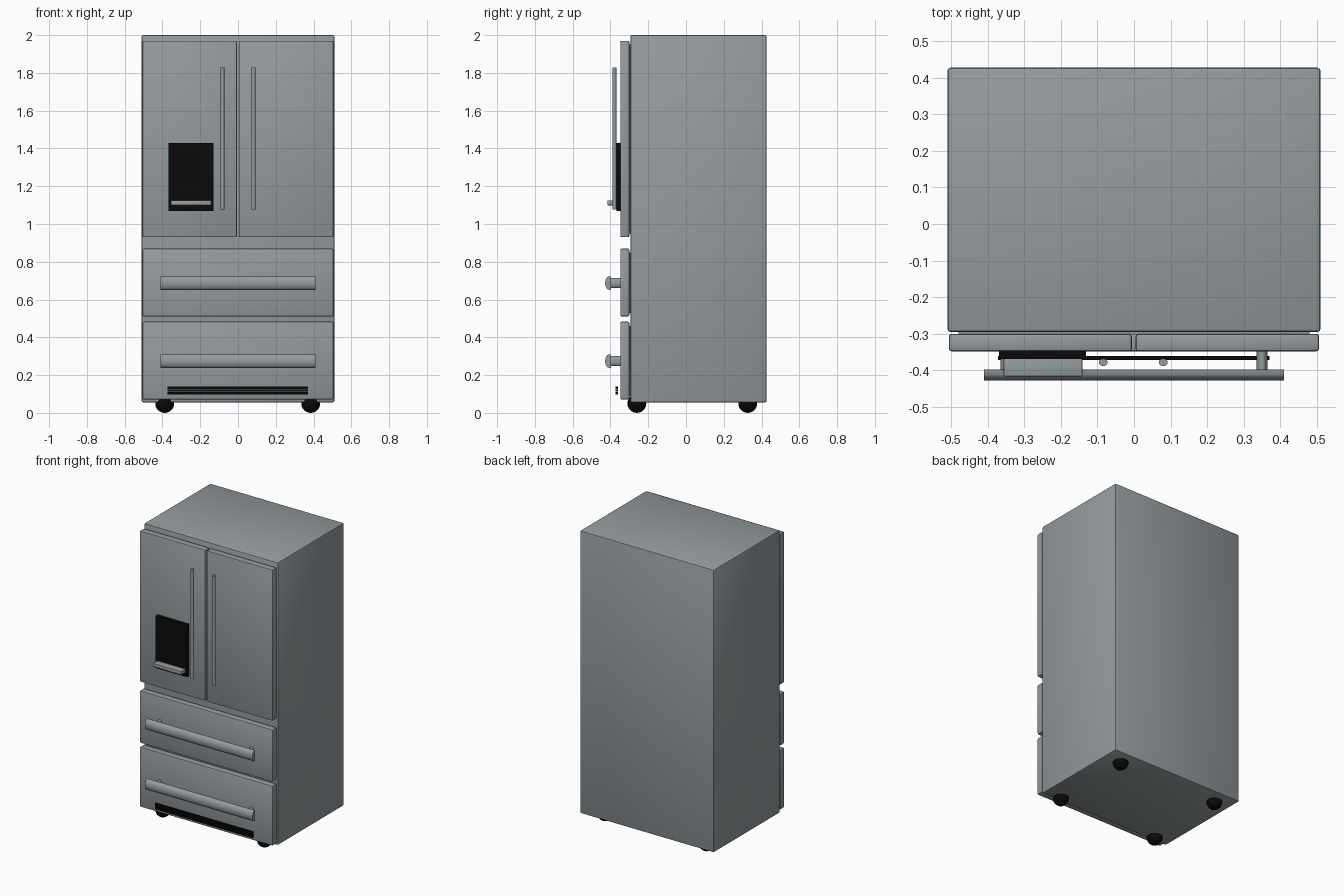
import bpy, bmesh, math
from mathutils import Matrix, Vector

cube = bpy.data.objects.get("Cube")
if cube:
    bpy.data.objects.remove(cube, do_unlink=True)


def material(name, color):
    m = bpy.data.materials.new(name)
    m.use_nodes = True
    m.diffuse_color = color
    m.node_tree.nodes["Principled BSDF"].inputs["Base Color"].default_value = color
    return m


steel = material("brushed_steel", (0.30, 0.33, 0.345, 1))
black = material("black_plastic", (0.003, 0.003, 0.003, 1))


def finish(name, bm, mat, smooth=True):
    bmesh.ops.recalc_face_normals(bm, faces=bm.faces)
    mesh = bpy.data.meshes.new(name)
    bm.to_mesh(mesh)
    bm.free()
    mesh.materials.append(mat)
    ob = bpy.data.objects.new(name, mesh)
    bpy.context.collection.objects.link(ob)
    if smooth:
        bpy.ops.object.select_all(action="DESELECT")
        ob.select_set(True)
        bpy.context.view_layer.objects.active = ob
        bpy.ops.object.shade_smooth_by_angle(angle=math.radians(35))
    return ob


def box(name, lo, hi, mat, bevel=0.0, segments=2):
    lo, hi = Vector(lo), Vector(hi)
    bm = bmesh.new()
    bmesh.ops.create_cube(bm, size=1, matrix=Matrix.Translation((lo + hi) / 2) @ Matrix.Diagonal((*(hi - lo), 1)))
    if bevel:
        bmesh.ops.bevel(bm, geom=bm.edges[:], offset=bevel, segments=segments, profile=0.5, affect="EDGES")
    return finish(name, bm, mat)


def rod(name, center, axis, length, rx, ry, mat):
    # Elliptical cylinder: rx and ry are the radii across the axis
    turn = Matrix.Rotation(math.pi / 2, 4, "X") if axis == "Y" else Matrix()
    bm = bmesh.new()
    bmesh.ops.create_cone(bm, cap_ends=True, segments=24, radius1=1, radius2=1, depth=length,
                          matrix=Matrix.Translation(center) @ turn @ Matrix.Diagonal((rx, ry, 1, 1)))
    return finish(name, bm, mat)


def grip(name, z):
    # Bar with a domed front, swept along x
    half, back, depth, height = 0.41, -0.398, 0.03, 0.036
    arc = [math.pi * i / 12 for i in range(13)]
    bm = bmesh.new()
    ring = [bm.verts.new((-half, back - 0.008 * (0 < i < 12) - (depth - 0.008) * math.sin(a), z + height * math.cos(a)))
            for i, a in enumerate(arc)]
    face = bm.faces.new(ring)
    moved = bmesh.ops.extrude_face_region(bm, geom=[face])["geom"]
    bmesh.ops.translate(bm, vec=(2 * half, 0, 0), verts=[v for v in moved if isinstance(v, bmesh.types.BMVert)])
    if not any(f for f in bm.faces if f.calc_center_median().x < -half + 0.001):
        bm.faces.new(ring)
    return finish(name, bm, steel)


# Cabinet
box("cabinet", (-0.51, -0.295, 0.055), (0.51, 0.427, 2.0), steel, 0.009)

# Doors and drawers
DOOR_BACK, DOOR_FRONT = -0.30, -0.348
for name, x0, x1, z0, z1 in (
    ("right_door", -0.506, -0.006, 0.93, 1.97),
    ("left_door", 0.004, 0.506, 0.93, 1.97),
    ("upper_drawer", -0.506, 0.506, 0.51, 0.87),
    ("lower_drawer", -0.506, 0.506, 0.07, 0.483),
):
    box(name + "_panel", (x0, DOOR_FRONT, z0), (x1, DOOR_BACK, z1), steel, 0.008)

# Thin mounting strips joining the panels to the cabinet
for name, z0, z1 in (("door", 0.95, 1.95), ("upper_drawer", 0.53, 0.85), ("lower_drawer", 0.09, 0.46)):
    box(name + "_gasket", (-0.48, -0.302, z0), (0.48, -0.29, z1), steel)

# Door handles
for side, x in (("right", -0.084), ("left", 0.08)):
    rod(side + "_door_handle", (x, -0.378, 1.453), "Z", 0.75, 0.012, 0.01, steel)

# Drawer handles with their standoffs
for name, z in (("upper", 0.687), ("lower", 0.274)):
    grip(name + "_drawer_handle", z)
    for side, x in (("right", -0.35), ("left", 0.35)):
        rod(f"{name}_{side}_standoff", (x, -0.372, z), "Y", 0.064, 0.015, 0.027, steel)

# Water dispenser and tray
box("dispenser_panel", (-0.369, -0.369, 1.07), (-0.131, -0.345, 1.43), black)
box("dispenser_tray", (-0.356, -0.416, 1.099), (-0.141, -0.365, 1.124), steel, 0.003)

# Vent slats
for i in range(3):
    z = 0.104 + 0.0145 * i
    box(f"vent_slat_{i + 1}", (-0.372, -0.372, z - 0.006), (0.37, -0.361, z + 0.006), black)

# Feet
for depth, y in (("front", -0.26), ("back", 0.327)):
    for side, x in (("right", -0.388), ("left", 0.385)):
        bm = bmesh.new()
        bmesh.ops.create_uvsphere(bm, u_segments=20, v_segments=12, radius=0.05,
                                  matrix=Matrix.Translation((x, y, 0.05)))
        finish(f"{depth}_{side}_foot", bm, black)
